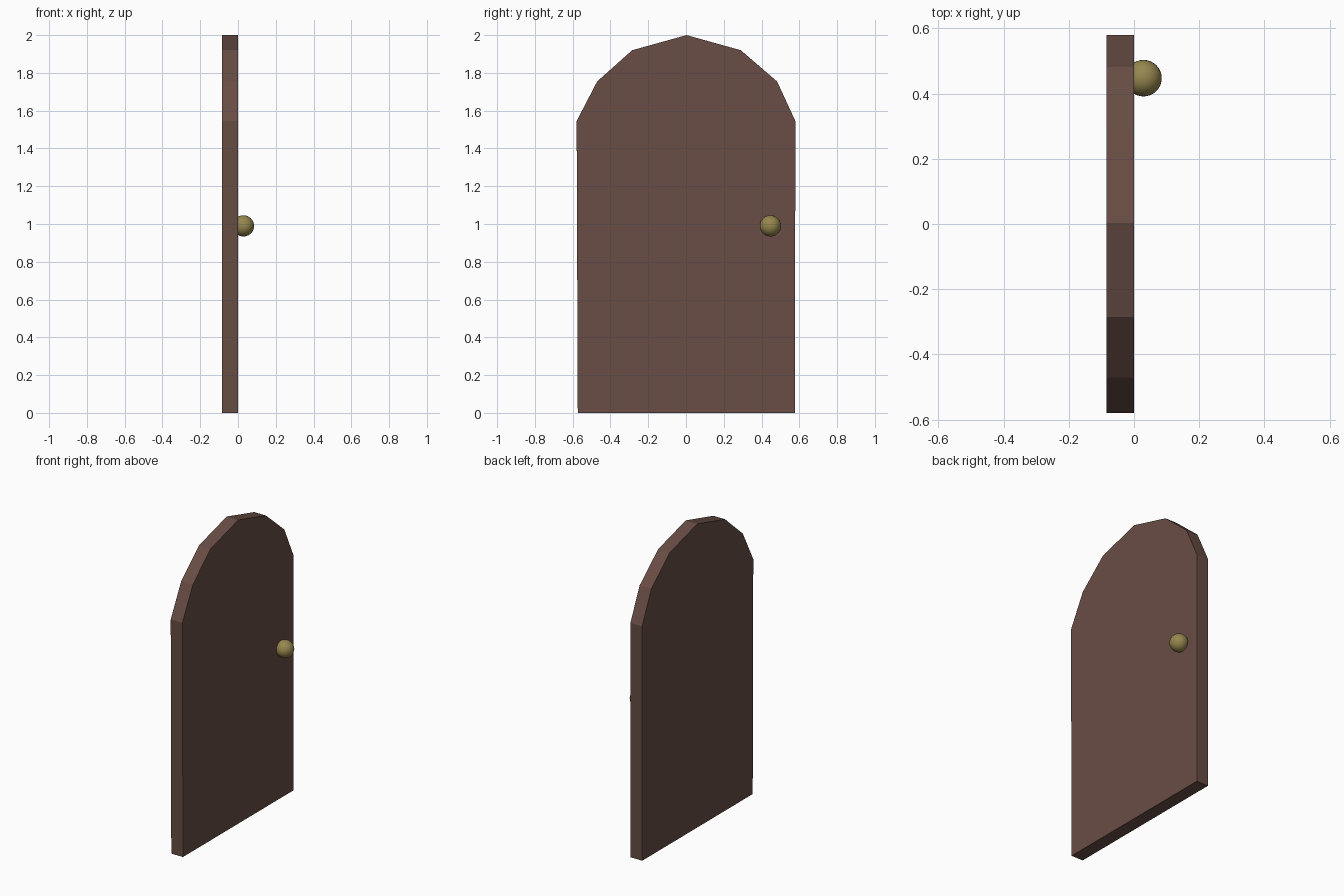
import bpy, bmesh

if "Cube" in bpy.data.objects:
    bpy.data.objects.remove(bpy.data.objects["Cube"])


def material(name, rgb):
    m = bpy.data.materials.new(name)
    m.diffuse_color = (*rgb, 1.0)
    m.use_nodes = True
    m.node_tree.nodes["Principled BSDF"].inputs["Base Color"].default_value = m.diffuse_color
    return m


def add_object(name, bm, mat):
    me = bpy.data.meshes.new(name)
    bm.to_mesh(me)
    bm.free()
    me.materials.append(mat)
    ob = bpy.data.objects.new(name, me)
    bpy.context.collection.objects.link(ob)
    return ob


brown = material("dark brown wood", (0.138, 0.074, 0.058))
brass = material("dull brass", (0.305, 0.242, 0.078))

# Arched door panel: (y, z) outline extruded through the thickness
BACK_X, FRONT_X = -0.085, 0.0
outline = [(-0.573, 0), (0.577, 0), (0.579, 1.545), (0.482, 1.755), (0.29, 1.92),
           (0.003, 2.0), (-0.285, 1.92), (-0.47, 1.755), (-0.579, 1.545)]
bm = bmesh.new()
face = bm.faces.new([bm.verts.new((BACK_X, y, z)) for y, z in outline])
ext = bmesh.ops.extrude_face_region(bm, geom=[face])
moved = [g for g in ext["geom"] if isinstance(g, bmesh.types.BMVert)]
bmesh.ops.translate(bm, verts=moved, vec=(FRONT_X - BACK_X, 0, 0))
bmesh.ops.recalc_face_normals(bm, faces=bm.faces[:])
add_object("door_panel", bm, brown)

# Round knob, partly sunk into the panel
bm = bmesh.new()
bmesh.ops.create_uvsphere(bm, u_segments=32, v_segments=16, radius=0.056)
for f in bm.faces:
    f.smooth = True
knob = add_object("door_knob", bm, brass)
knob.location = (0.029, 0.447, 0.99)
